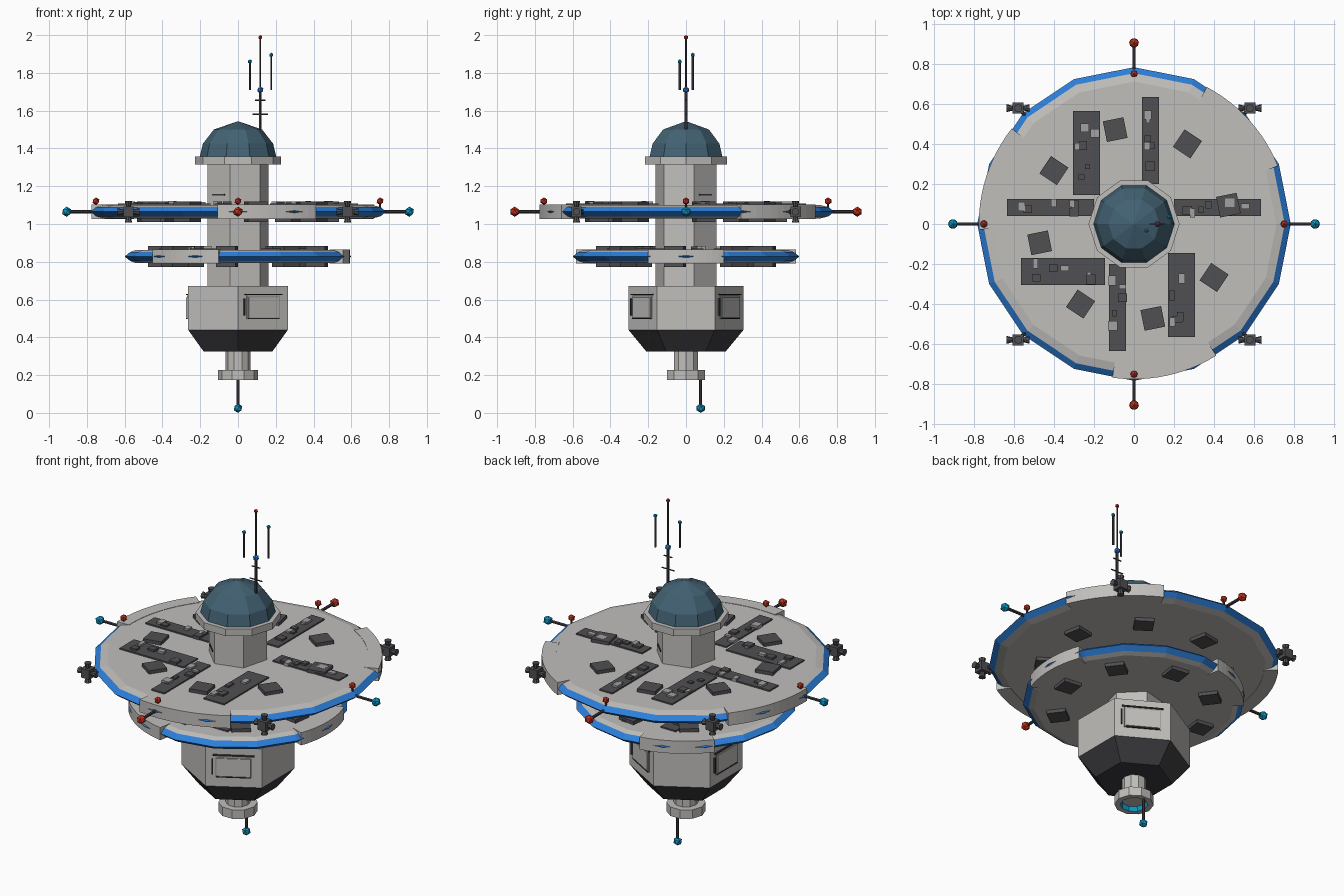
import bpy, bmesh, math, random
from mathutils import Matrix, Vector

random.seed(4)
if "Cube" in bpy.data.objects:
    bpy.data.objects.remove(bpy.data.objects["Cube"])


def material(name, r, g, b):
    m = bpy.data.materials.new(name)
    m.use_nodes = True
    m.diffuse_color = (r, g, b, 1)
    m.node_tree.nodes["Principled BSDF"].inputs["Base Color"].default_value = (r, g, b, 1)
    return m


GREY = material("hull grey", .53, .52, .5)
MID = material("detail grey", .36, .36, .36)
DARK = material("dark panel", .08, .08, .088)
BLACK = material("dark metal", .045, .045, .05)
BLUE = material("rim blue", .025, .21, .7)
GLASS = material("dome glass", .055, .12, .17)
RED = material("red lamp", .6, .035, .012)
CYAN = material("cyan lamp", .004, .3, .55)


def finish(bm, name, *mats):
    bmesh.ops.recalc_face_normals(bm, faces=bm.faces)
    me = bpy.data.meshes.new(name)
    bm.to_mesh(me)
    bm.free()
    for m in mats:
        me.materials.append(m)
    ob = bpy.data.objects.new(name, me)
    bpy.context.collection.objects.link(ob)
    return ob


def lathe(name, profile, sides, turn, mats, bands=()):
    """Turn a (radius, z) profile; bands lists the material of each segment."""
    bm = bmesh.new()
    rings = []
    for r, z in profile:
        angles = [math.radians(turn) + math.tau * i / sides for i in range(sides)]
        rings.append([bm.verts.new((r * math.cos(a), r * math.sin(a), z)) for a in angles])
    for k in range(len(rings) - 1):
        for i in range(sides):
            j = (i + 1) % sides
            f = bm.faces.new((rings[k][i], rings[k][j], rings[k + 1][j], rings[k + 1][i]))
            f.material_index = bands[k] if bands else 0
    for ring, band in ((rings[0], bands[:1]), (rings[-1], bands[-1:])):
        bm.faces.new(ring).material_index = band[0] if band else 0
    return finish(bm, name, *mats)


def box(name, centre, size, mat, angle=0):
    bm = bmesh.new()
    bmesh.ops.create_cube(bm, size=1, matrix=Matrix.Translation(centre)
                          @ Matrix.Rotation(math.radians(angle), 4, "Z")
                          @ Matrix.Diagonal((*size, 1)))
    return finish(bm, name, mat)


def rod(name, a, b, r1, mat, r2=None, sides=6):
    a, b = Vector(a), Vector(b)
    bm = bmesh.new()
    bmesh.ops.create_cone(bm, cap_ends=True, segments=sides, radius1=r1,
                          radius2=r1 if r2 is None else r2, depth=(b - a).length,
                          matrix=Matrix.Translation((a + b) / 2)
                          @ (b - a).to_track_quat("Z", "Y").to_matrix().to_4x4())
    return finish(bm, name, mat)


def ball(name, centre, r, mat):
    bm = bmesh.new()
    bmesh.ops.create_icosphere(bm, subdivisions=1, radius=r, matrix=Matrix.Translation(centre))
    return finish(bm, name, mat)


def polar(r, deg, z):
    return Vector((r * math.cos(math.radians(deg)), r * math.sin(math.radians(deg)), z))


def arc_plate(name, r0, r1, z0, z1, mid, half):
    """Curved armour plate over the rim."""
    bm = bmesh.new()
    steps = 12
    rows = []
    for i in range(steps + 1):
        a = mid - half + 2 * half * i / steps
        rows.append([bm.verts.new(polar(r, a, z)) for r, z in ((r0, z0), (r1, z0), (r1, z1), (r0, z1))])
    for p, q in zip(rows, rows[1:]):
        for k in range(4):
            bm.faces.new((p[k], p[(k + 1) % 4], q[(k + 1) % 4], q[k]))
    bm.faces.new(rows[0])
    bm.faces.new(rows[-1])
    return finish(bm, name, GREY)


# Central column, collar and dome
lathe("column", [(.166, .6), (.166, 1.33)], 6, 15, [GREY])
lathe("collar", [(.228, 1.315), (.228, 1.357)], 10, 0, [GREY])
lathe("dome", [(.203, 1.355), (.186, 1.425), (.128, 1.5), (.004, 1.543)], 10, 0, [GLASS])
for a in (45, 225):
    box("column_slit", polar(.1445, a, 1.155), (.008, .09, .008), BLACK, a)

# Lower hull, neck and open nozzle
lathe("lower_hull", [(.21, .325), (.305, .44), (.305, .672)], 6, 30, [GREY, BLACK], [1, 0])
bottom = bpy.data.objects["lower_hull"].data
for f in bottom.polygons:
    if f.center.z < .4:
        f.material_index = 1
lathe("neck", [(.066, .2), (.066, .34)], 10, 0, [GREY])
lathe("nozzle", [(.07, .215), (.075, .175), (.106, .175), (.106, .228), (.06, .228)],
      10, 0, [GREY, CYAN], [1, 0, 0, 0])
for a in (-60, 60, 180):
    face = .2641
    side = Vector((-math.sin(math.radians(a)), math.cos(math.radians(a)), 0))
    box("hatch_frame", polar(face, a, .56), (.01, .2, .125), MID, a)
    box("hatch", polar(face + .004, a, .558), (.012, .185, .105), GREY, a)
    box("hatch_lintel", polar(face + .004, a, .627), (.012, .225, .007), BLACK, a)
    box("hatch_sill", polar(face + .004, a, .5), (.012, .19, .005), BLACK, a)
    box("hatch_rail", polar(face + .004, a, .56) - side * .115, (.012, .006, .09), BLACK, a)

# Equipment strips on a deck: x, y, width, depth
STRIPS = [(-.237, .355, .135, .42), (.082, .418, .085, .435), (.418, .082, .435, .085),
          (.237, -.355, .135, .42), (-.082, -.418, .085, .435), (-.355, -.237, .42, .135),
          (-.418, .082, .435, .085)]


def deck(label, R, z, inset, plates, pad_r, pad_turn, scale):
    lathe(label + "_disc",
          [(R - inset, z - .035), (R - .03, z - .024), (R, z), (R - .03, z + .024), (R - inset, z + .035)],
          16, 0, [GREY, BLUE], [0, 1, 1, 0])
    for a in plates:
        arc_plate(label + "_armour", R - .085, R - .008, z - .038, z + .037, a, 20)
    for k in range(8):
        a = pad_turn + 45 * k
        for s in (-1, 1):
            box(label + "_pad", polar(pad_r, a, z + s * .04), (.105, .105, .03), DARK, a)
    top = z + .035
    for x, y, w, d in STRIPS:
        x, y, w, d = (v * scale for v in (x, y, w, d))
        box(label + "_strip", (x, y, top), (w, d, .016), DARK)
        for i in range(6):
            gx = x + w * random.uniform(-.36, .36)
            gy = y + d * random.uniform(-.36, .36)
            size = (random.uniform(.02, .05), random.uniform(.02, .05), random.uniform(.02, .03))
            box(label + "_gadget", (gx, gy, top + .006), size, MID if i % 2 else DARK)


deck("upper_deck", .785, 1.065, .072, (42, 162, 282), .482, 11.3, 1)
deck("lower_deck", .6, .828, .06, (0, 120, 240), .42, -8, .74)

# Rim booms and lamps on the four axes
for k in range(4):
    a = 90 * k
    lamp = RED if k % 2 else CYAN
    rod("boom", polar(.76, a, 1.065), polar(.9, a, 1.065), .009, BLACK)
    ball("boom_lamp", polar(.907, a, 1.065), .027, lamp)
    rod("deck_lamp_stem", polar(.752, a, 1.07), polar(.752, a, 1.12), .006, BLACK)
    ball("deck_lamp", polar(.752, a, 1.121), .02, RED)

# Thruster clusters on the diagonals
for sx in (-1, 1):
    for sy in (-1, 1):
        c = Vector((.58 * sx, .58 * sy, 1.065))
        box("thruster_block", c, (.055, .055, .055), DARK)
        rod("thruster_mount", c * .93 + Vector((0, 0, .0746)), c, .012, BLACK)
        for d in (Vector((1, 0, 0)), Vector((0, 0, 1))):
            for s in (-1, 1):
                rod("thruster_nozzle", c + d * s * .02, c + d * s * .058, .01, DARK, .02, 8)

# Mast on the dome
mx = .118
rod("mast_base", (mx, 0, 1.47), (mx, 0, 1.71), .008, BLACK)
rod("mast_tip", (mx, 0, 1.71), (mx, 0, 1.98), .005, BLACK)
ball("mast_joint", (mx, 0, 1.71), .018, BLUE)
ball("mast_lamp", (mx, 0, 1.988), .012, RED)
for z, half in ((1.58, .04), (1.655, .027)):
    rod("mast_rung", (mx - half, 0, z), (mx + half, 0, z), .004, BLACK)
for x, y, z in ((.063, -.033, 1.86), (.176, .036, 1.895)):
    rod("side_aerial", (x, y, 1.71), (x, y, z), .006, BLACK)
    ball("side_aerial_lamp", (x, y, z), .012, CYAN)

# Lower aerial
rod("lower_aerial", (0, .078, .03), (0, .078, .2), .008, BLACK)
ball("lower_aerial_lamp", (0, .078, .025), .025, CYAN)
